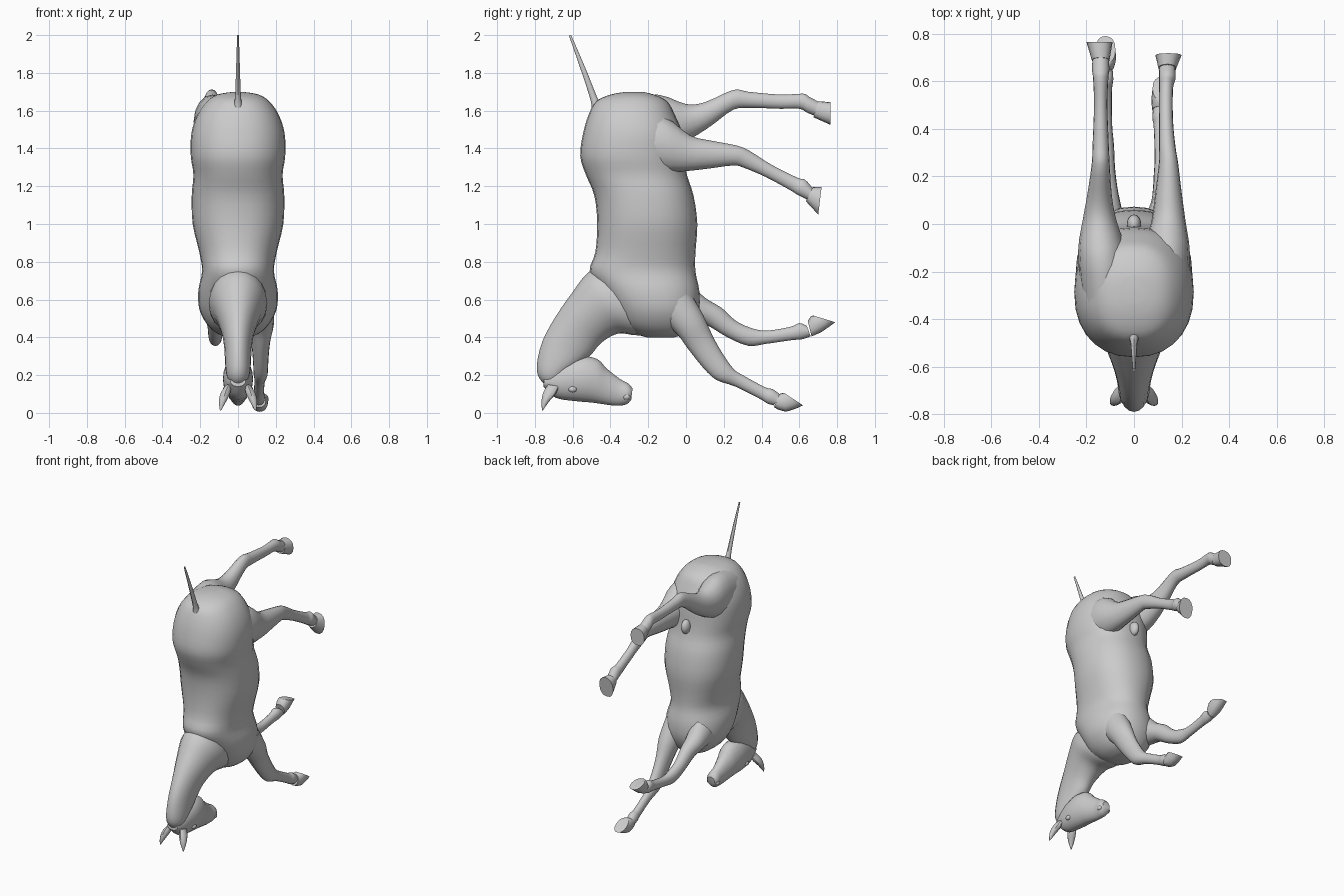
import bpy, bmesh, math
from mathutils import Vector


def catmull(p, t, i):
    # spline through the section rows
    p0, p1, p2, p3 = p[max(i - 1, 0)], p[i], p[i + 1], p[min(i + 2, len(p) - 1)]
    return [0.5 * (2 * b + (c - a) * t + (2 * a - 5 * b + 4 * c - d) * t * t
                   + (3 * b - a - 3 * c + d) * t ** 3) for a, b, c, d in zip(p0, p1, p2, p3)]


def loft(name, rows, sides=20, steps=3, power=2.0, angle=40):
    # each row: edge A (y, z), edge B (y, z), centre x, half width
    secs = [catmull(rows, s / steps, i) for i in range(len(rows) - 1) for s in range(steps)]
    secs.append(rows[-1])
    bm = bmesh.new()
    rings = []
    for ay, az, by, bz, cx, w in secs:
        a, b = Vector((0, ay, az)), Vector((0, by, bz))
        mid, half = (a + b) / 2, (a - b) / 2
        ring = []
        for k in range(sides):
            t = 2 * math.pi * k / sides
            c = math.copysign(abs(math.cos(t)) ** (2 / power), math.cos(t))
            s = math.copysign(abs(math.sin(t)) ** (2 / power), math.sin(t))
            ring.append(bm.verts.new(mid + half * c + Vector((cx + w * s, 0, 0))))
        rings.append(ring)
    for r, q in zip(rings, rings[1:]):
        for k in range(sides):
            j = (k + 1) % sides
            bm.faces.new((r[k], r[j], q[j], q[k]))
    bm.faces.new(rings[0])
    bm.faces.new(rings[-1])
    bmesh.ops.recalc_face_normals(bm, faces=bm.faces)
    finish(name, bm, angle)


def finish(name, bm, angle=40):
    me = bpy.data.meshes.new(name)
    bm.to_mesh(me)
    bm.free()
    ob = bpy.data.objects.new(name, me)
    bpy.context.collection.objects.link(ob)
    bpy.ops.object.select_all(action='DESELECT')
    ob.select_set(True)
    bpy.context.view_layer.objects.active = ob
    bpy.ops.object.shade_smooth_by_angle(angle=math.radians(angle))
    return ob


def ball(name, loc, size):
    bm = bmesh.new()
    bmesh.ops.create_uvsphere(bm, u_segments=16, v_segments=10, radius=1)
    bmesh.ops.scale(bm, vec=size, verts=bm.verts)
    bmesh.ops.translate(bm, vec=loc, verts=bm.verts)
    finish(name, bm)


# torso: level sections (z, back y, belly y, half width) from rump to chest
torso = [(1.698, -.33, -.22, .04), (1.685, -.40, -.17, .11), (1.65, -.475, -.10, .165),
         (1.58, -.515, -.06, .215), (1.48, -.545, -.02, .247), (1.36, -.56, -.01, .25),
         (1.26, -.53, .005, .236), (1.15, -.485, .04, .245), (1.0, -.47, .06, .24),
         (.85, -.48, .05, .205), (.75, -.51, .05, .19), (.65, -.45, .07, .21),
         (.55, -.39, .07, .205), (.47, -.34, .04, .165), (.42, -.27, 0, .11), (.398, -.2, -.07, .05)]
loft("torso", [(a, z, b, z, 0, w) for z, a, b, w in torso], sides=28, power=2.25)

# neck: crest edge, throat edge
loft("neck", [(-.40, .78, -.12, .43, 0, .14), (-.515, .745, -.25, .41, 0, .155),
              (-.60, .64, -.36, .42, 0, .125), (-.69, .51, -.45, .37, 0, .09),
              (-.76, .38, -.50, .31, 0, .073), (-.79, .25, -.56, .26, 0, .068),
              (-.775, .18, -.62, .22, 0, .06), (-.73, .14, -.64, .18, 0, .04)])

# head: jaw edge, forehead edge
loft("head", [(-.75, .19, -.755, .14, 0, .04), (-.67, .265, -.69, .08, 0, .065),
              (-.56, .30, -.58, .062, 0, .08), (-.47, .285, -.50, .055, 0, .072),
              (-.42, .235, -.43, .045, 0, .056), (-.35, .18, -.37, .038, 0, .044),
              (-.305, .155, -.315, .045, 0, .045), (-.283, .13, -.29, .07, 0, .03)])

# ears and eyes on both sides
for side, tag in ((1, "right"), (-1, "left")):
    loft("ear_" + tag, [(-.67, .14, -.73, .15, side * .05, .015), (-.69, .10, -.755, .11, side * .066, .026),
                        (-.725, .06, -.765, .06, side * .082, .02), (-.758, .012, -.762, .012, side * .093, .003)],
         sides=10)
    ball("eye_" + tag, (side * .066, -.60, .125), (.014, .022, .016))
    ball("nostril_" + tag, (side * .034, -.315, .085), (.014, .02, .016))

# tail
loft("tail", [(-.44, 1.62, -.50, 1.60, 0, .03), (-.47, 1.67, -.505, 1.655, 0, .017),
              (-.53, 1.82, -.555, 1.81, 0, .011), (-.608, 2.0, -.62, 1.998, 0, .005)], sides=10)

# hind legs: top edge, lower edge
loft("hind_leg_right", [(-.32, 1.58, -.30, 1.30, .12, .10), (-.12, 1.57, -.13, 1.275, .135, .10),
                        (.02, 1.47, 0, 1.28, .145, .072), (.14, 1.44, .13, 1.295, .145, .055),
                        (.27, 1.415, .25, 1.31, .145, .04), (.34, 1.385, .30, 1.30, .14, .035),
                        (.45, 1.315, .42, 1.25, .135, .029), (.59, 1.245, .55, 1.18, .135, .029),
                        (.63, 1.235, .59, 1.155, .14, .035), (.67, 1.19, .64, 1.13, .14, .034)], sides=16)
loft("hind_leg_left", [(-.34, 1.66, -.25, 1.36, -.12, .10), (-.15, 1.685, -.08, 1.40, -.135, .10),
                       (0, 1.635, .04, 1.46, -.145, .07), (.10, 1.645, .14, 1.525, -.145, .052),
                       (.25, 1.71, .25, 1.605, -.14, .038), (.33, 1.70, .34, 1.615, -.14, .034),
                       (.50, 1.685, .50, 1.61, -.14, .028), (.62, 1.69, .60, 1.61, -.14, .032),
                       (.65, 1.675, .64, 1.59, -.14, .036), (.705, 1.645, .675, 1.575, -.14, .035)], sides=16)

# front legs: rear edge, leading edge
loft("front_leg_right", [(.02, .64, -.16, .52, .11, .08), (.09, .52, -.05, .42, .12, .07),
                         (.14, .41, .01, .34, .12, .05), (.19, .32, .09, .24, .12, .041),
                         (.25, .235, .16, .175, .12, .037), (.30, .20, .26, .14, .115, .028),
                         (.42, .135, .39, .075, .11, .027), (.46, .125, .43, .05, .11, .033),
                         (.50, .095, .465, .04, .11, .03)], sides=16)
loft("front_leg_left", [(.03, .68, -.10, .50, -.11, .08), (.10, .61, .06, .48, -.12, .065),
                        (.19, .555, .12, .46, -.12, .05), (.26, .49, .22, .40, -.12, .04),
                        (.33, .455, .33, .355, -.12, .036), (.42, .435, .42, .365, -.12, .028),
                        (.55, .455, .56, .385, -.12, .027), (.60, .475, .615, .39, -.12, .033),
                        (.64, .46, .66, .405, -.12, .03)], sides=16)

# hooves: coronet to sole
hooves = {
    "hind_hoof_right": [(.672, 1.195, .635, 1.12, .14, .037), (.718, 1.195, .70, 1.05, .145, .055)],
    "hind_hoof_left": [(.70, 1.65, .675, 1.565, -.14, .037), (.765, 1.645, .765, 1.525, -.145, .055)],
    "front_hoof_right": [(.495, .10, .465, .03, .112, .035), (.51, .105, .53, .006, .115, .042),
                         (.52, .105, .62, .04, .12, .042)],
    "front_hoof_left": [(.645, .485, .665, .405, -.12, .035), (.66, .51, .72, .43, -.12, .044),
                        (.675, .515, .79, .48, -.12, .042)],
}
for name, rows in hooves.items():
    loft(name, rows, sides=16, steps=2, power=2.3)

# groin
ball("sheath", (0, 0, 1.33), (.03, .04, .05))
